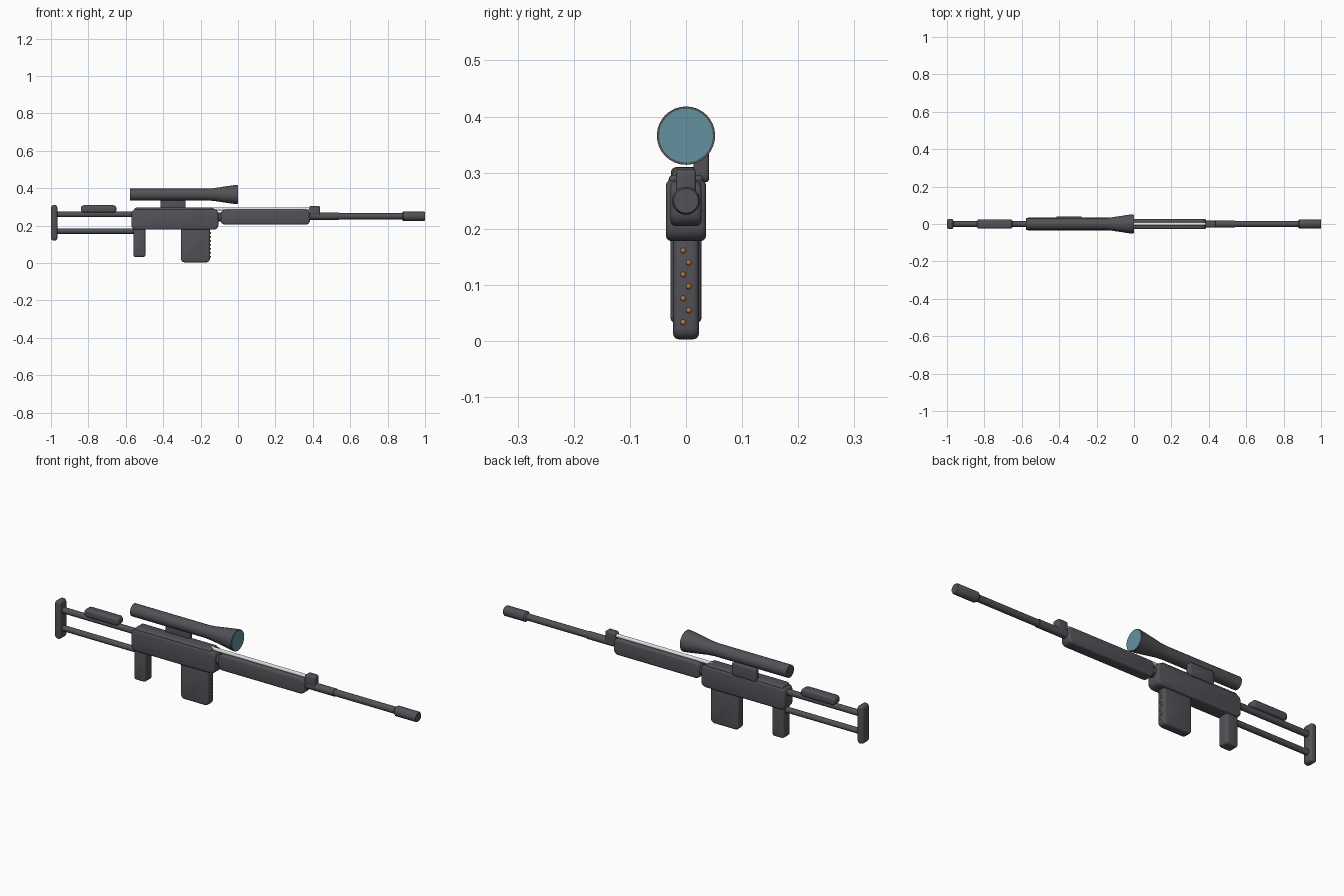
import bpy
import bmesh
import math
from mathutils import Matrix, Vector

old = bpy.data.objects.get("Cube")
if old:
    bpy.data.objects.remove(old, do_unlink=True)


def material(name, rgb, rough=0.6):
    m = bpy.data.materials.new(name)
    m.use_nodes = True
    m.diffuse_color = (*rgb, 1)
    node = m.node_tree.nodes["Principled BSDF"]
    node.inputs["Base Color"].default_value = (*rgb, 1)
    node.inputs["Roughness"].default_value = rough
    return m


GUNMETAL = material("dark grey metal", (0.085, 0.083, 0.095))
STEEL = material("pale steel", (0.75, 0.75, 0.77))
GLASS = material("blue glass", (0.13, 0.28, 0.35))
COPPER = material("copper", (0.42, 0.18, 0.05))


def finish(name, bm, mat):
    bmesh.ops.recalc_face_normals(bm, faces=bm.faces)
    me = bpy.data.meshes.new(name)
    bm.to_mesh(me)
    bm.free()
    me.materials.append(mat)
    ob = bpy.data.objects.new(name, me)
    bpy.context.collection.objects.link(ob)
    bpy.ops.object.select_all(action='DESELECT')
    ob.select_set(True)
    bpy.context.view_layer.objects.active = ob
    bpy.ops.object.shade_smooth_by_angle(angle=math.radians(35))
    return ob


def box(name, x, y, z, corner, edge, mat=GUNMETAL):
    """Block with rounded side outline (corner) and softened rims (edge)."""
    lo, hi = Vector((x[0], y[0], z[0])), Vector((x[1], y[1], z[1]))
    bm = bmesh.new()
    bmesh.ops.create_cube(bm, size=1)
    bmesh.ops.transform(bm, verts=bm.verts, matrix=Matrix.Translation((lo + hi) / 2)
                        @ Matrix.Diagonal((*(hi - lo), 1)))
    across = [e for e in bm.edges
              if abs(e.verts[0].co.y - e.verts[1].co.y) > 1e-4]
    bmesh.ops.bevel(bm, geom=across, offset=corner, segments=4,
                    profile=0.5, affect='EDGES')
    bm.normal_update()
    rims = [e for e in bm.edges
            if any(abs(f.normal.y) > 0.9 for f in e.link_faces)
            and abs(e.verts[0].co.y - e.verts[1].co.y) < 1e-4]
    bmesh.ops.bevel(bm, geom=rims, offset=edge, segments=3,
                    profile=0.5, affect='EDGES')
    return finish(name, bm, mat)


def turned(name, z, profile, mat=GUNMETAL, sides=32):
    """Solid turned around a lengthwise axis from (x, radius) pairs."""
    bm = bmesh.new()
    rings = []
    for x, r in profile:
        rings.append([bm.verts.new((x, r * math.cos(a), z + r * math.sin(a)))
                      for a in (math.tau * i / sides for i in range(sides))])
    for a, b in zip(rings, rings[1:]):
        for i in range(sides):
            j = (i + 1) % sides
            bm.faces.new((a[i], a[j], b[j], b[i]))
    bm.faces.new(rings[0])
    bm.faces.new(rings[-1])
    return finish(name, bm, mat)


# Stock
box("butt_plate", (-1, -0.966), (-0.027, 0.027), (0.12, 0.31), 0.014, 0.01)
turned("upper_stock_rod", 0.26, [(-0.97, 0.015), (-0.55, 0.015)])
turned("lower_stock_rod", 0.17, [(-0.97, 0.014), (-0.53, 0.014)])
box("cheek_rest", (-0.84, -0.65), (-0.024, 0.024), (0.27, 0.309), 0.016, 0.01)

# Receiver
box("receiver", (-0.57, -0.105), (-0.036, 0.036), (0.178, 0.287), 0.025, 0.01)
box("receiver_cover", (-0.555, -0.13), (-0.031, 0.031), (0.25, 0.296), 0.012, 0.008)
turned("receiver_neck", 0.245, [(-0.12, 0.024), (-0.07, 0.024)])

# Grip and magazine
box("grip", (-0.56, -0.495), (-0.028, 0.028), (0.032, 0.2), 0.012, 0.01)
box("magazine", (-0.305, -0.15), (-0.023, 0.023), (0.003, 0.2), 0.02, 0.01)
for i in range(7):
    bm = bmesh.new()
    side = -1 if i % 2 == 0 else 1
    bmesh.ops.create_uvsphere(
        bm, u_segments=12, v_segments=8, radius=0.005,
        matrix=Matrix.Translation((-0.149, side * 0.005, 0.161 - i * 0.0213)))
    finish(f"round_marker_{i + 1}", bm, COPPER)

# Fore-end, gas rod and barrel
box("fore_end", (-0.093, 0.385), (-0.028, 0.028), (0.205, 0.285), 0.024, 0.01)
turned("gas_rod", 0.289, [(-0.16, 0.003), (-0.14, 0.009), (0.39, 0.009)], STEEL)
box("front_sight_block", (0.382, 0.438), (-0.018, 0.018), (0.25, 0.306), 0.01, 0.006)
turned("barrel", 0.25, [(0.35, 0.019), (0.54, 0.019), (0.541, 0.0165), (0.9, 0.0165)])
turned("muzzle", 0.25, [(0.876, 0.018), (0.884, 0.025), (0.995, 0.025), (1.0, 0.022)])

# Scope and its side mount
turned("scope_tube", 0.366, [(-0.577, 0.031), (-0.17, 0.031), (-0.13, 0.034),
                             (-0.03, 0.049), (-0.002, 0.052)])
turned("scope_lens", 0.366, [(-0.004, 0.048), (0, 0.048)], GLASS)
box("scope_mount", (-0.415, -0.28), (0.013, 0.041), (0.283, 0.347), 0.01, 0.006)
